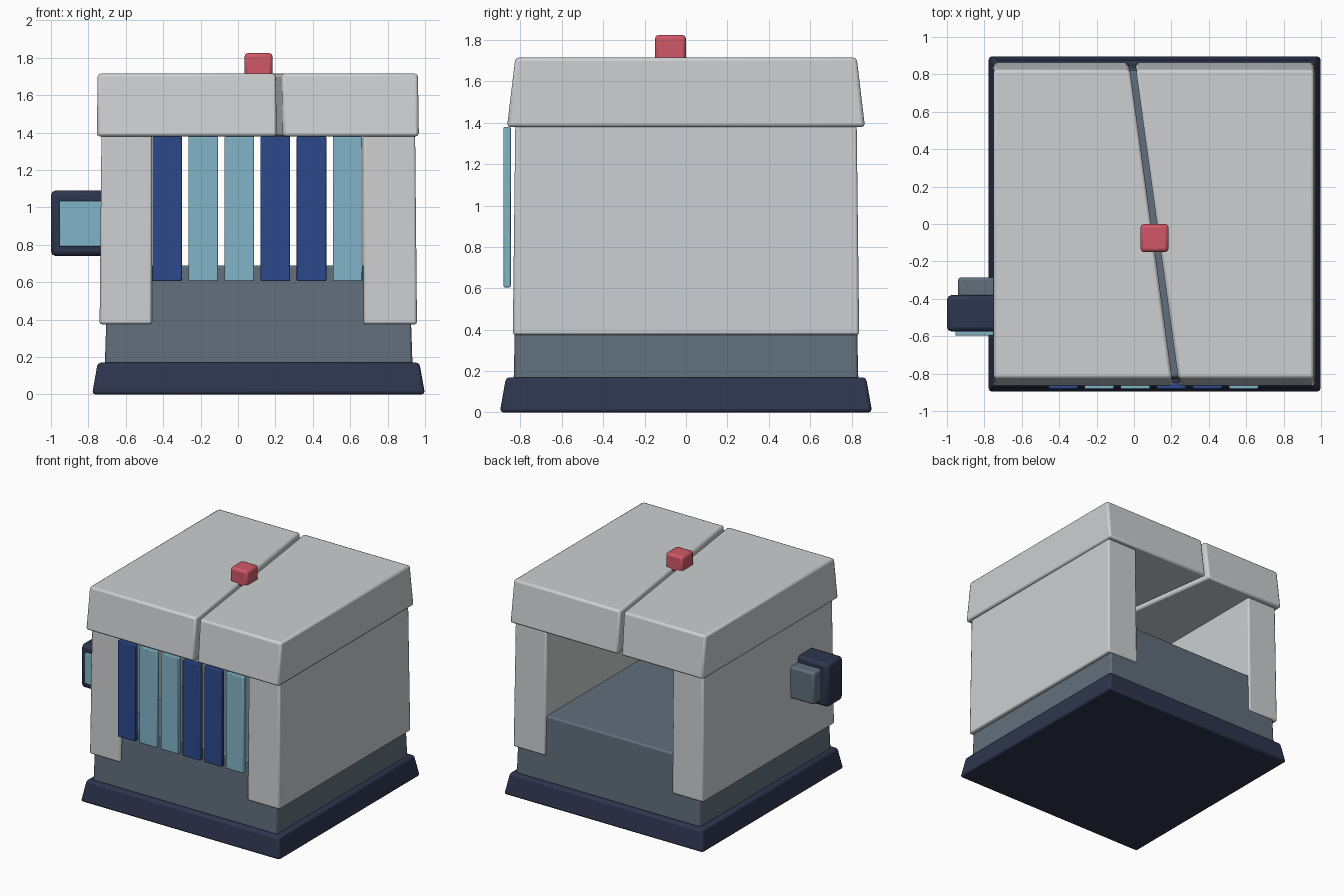
import bpy, bmesh, math

if "Cube" in bpy.data.objects:
    bpy.data.objects.remove(bpy.data.objects["Cube"])


def material(name, rgb):
    lin = [((c / 255 + 0.055) / 1.055) ** 2.4 for c in rgb]
    m = bpy.data.materials.new(name)
    m.diffuse_color = (*lin, 1)
    m.use_nodes = True
    m.node_tree.nodes["Principled BSDF"].inputs["Base Color"].default_value = m.diffuse_color
    return m


GREY = material("light grey", (204, 207, 209))
SLATE = material("slate", (97, 111, 124))
NAVY = material("dark navy", (46, 54, 78))
BLUE = material("deep blue", (44, 73, 140))
AQUA = material("pale aqua", (129, 181, 200))
RED = material("coral red", (208, 88, 103))


def prism(name, low, high, z0, z1, mat, bevel=0.012):
    """Solid between two matching counter-clockwise outlines."""
    bm = bmesh.new()
    a = [bm.verts.new((x, y, z0)) for x, y in low]
    b = [bm.verts.new((x, y, z1)) for x, y in high]
    n = len(a)
    bm.faces.new(a[::-1])
    bm.faces.new(b)
    for i in range(n):
        j = (i + 1) % n
        bm.faces.new((a[i], a[j], b[j], b[i]))
    me = bpy.data.meshes.new(name)
    bm.to_mesh(me)
    bm.free()
    me.materials.append(mat)
    ob = bpy.data.objects.new(name, me)
    bpy.context.collection.objects.link(ob)
    if bevel:
        mod = ob.modifiers.new("rounded edges", 'BEVEL')
        mod.width = bevel
        mod.segments = 2
    bpy.context.view_layer.objects.active = ob
    ob.select_set(True)
    bpy.ops.object.shade_smooth_by_angle(angle=math.radians(35))
    ob.select_set(False)
    return ob


def rect(x0, x1, y0, y1):
    return [(x0, y0), (x1, y0), (x1, y1), (x0, y1)]


def box(name, x0, x1, y0, y1, z0, z1, mat, bevel=0.012):
    r = rect(x0, x1, y0, y1)
    return prism(name, r, r, z0, z1, mat, bevel)


# Plinth and inner floor block
prism("plinth", rect(-0.78, 1.0, -0.9, 0.9), rect(-0.75, 0.97, -0.87, 0.87),
      0, 0.17, NAVY, 0.018)
prism("floor_block", rect(-0.712, 0.933, -0.833, 0.833),
      rect(-0.695, 0.915, -0.82, 0.82), 0.16, 0.69, SLATE)

# Thick side walls
prism("left_wall", rect(-0.74, -0.46, -0.837, 0.837),
      rect(-0.73, -0.46, -0.825, 0.825), 0.375, 1.39, GREY)
prism("right_wall", rect(0.67, 0.957, -0.837, 0.837),
      rect(0.67, 0.947, -0.825, 0.825), 0.375, 1.39, GREY)


# Roof slabs either side of a slanted gap
def gap_x(y):
    return 0.107 - 0.137 * y


def roof_outline(side, x_edge, y, half=0.016):
    f, b = gap_x(-y) + side * half, gap_x(y) + side * half
    if side < 0:
        return [(x_edge, -y), (f, -y), (b, y), (x_edge, y)]
    return [(f, -y), (x_edge, -y), (x_edge, y), (b, y)]


for name, side, x0, x1 in (("left_roof_slab", -1, -0.755, -0.75),
                           ("right_roof_slab", 1, 0.967, 0.962)):
    prism(name, roof_outline(side, x0, 0.865), roof_outline(side, x1, 0.825),
          1.38, 1.715, GREY, 0.016)

# Button on the roof
box("roof_button", 0.035, 0.185, -0.15, 0.0, 1.69, 1.825, RED, 0.018)

# Hanging front strips
for i, mat in enumerate((BLUE, AQUA, AQUA, BLUE, BLUE, AQUA)):
    x = -0.458 + 0.193 * i
    box(f"front_strip_{i + 1}", x, x + 0.158, -0.882, -0.847, 0.605, 1.38, mat, 0.006)

# Side-mounted screen unit
box("screen_housing", -1.0, -0.7, -0.575, -0.38, 0.74, 1.09, NAVY, 0.025)
box("screen", -0.955, -0.72, -0.597, -0.56, 0.79, 1.035, AQUA, 0.006)
box("screen_back", -0.94, -0.7, -0.40, -0.285, 0.785, 1.04, SLATE, 0.015)
